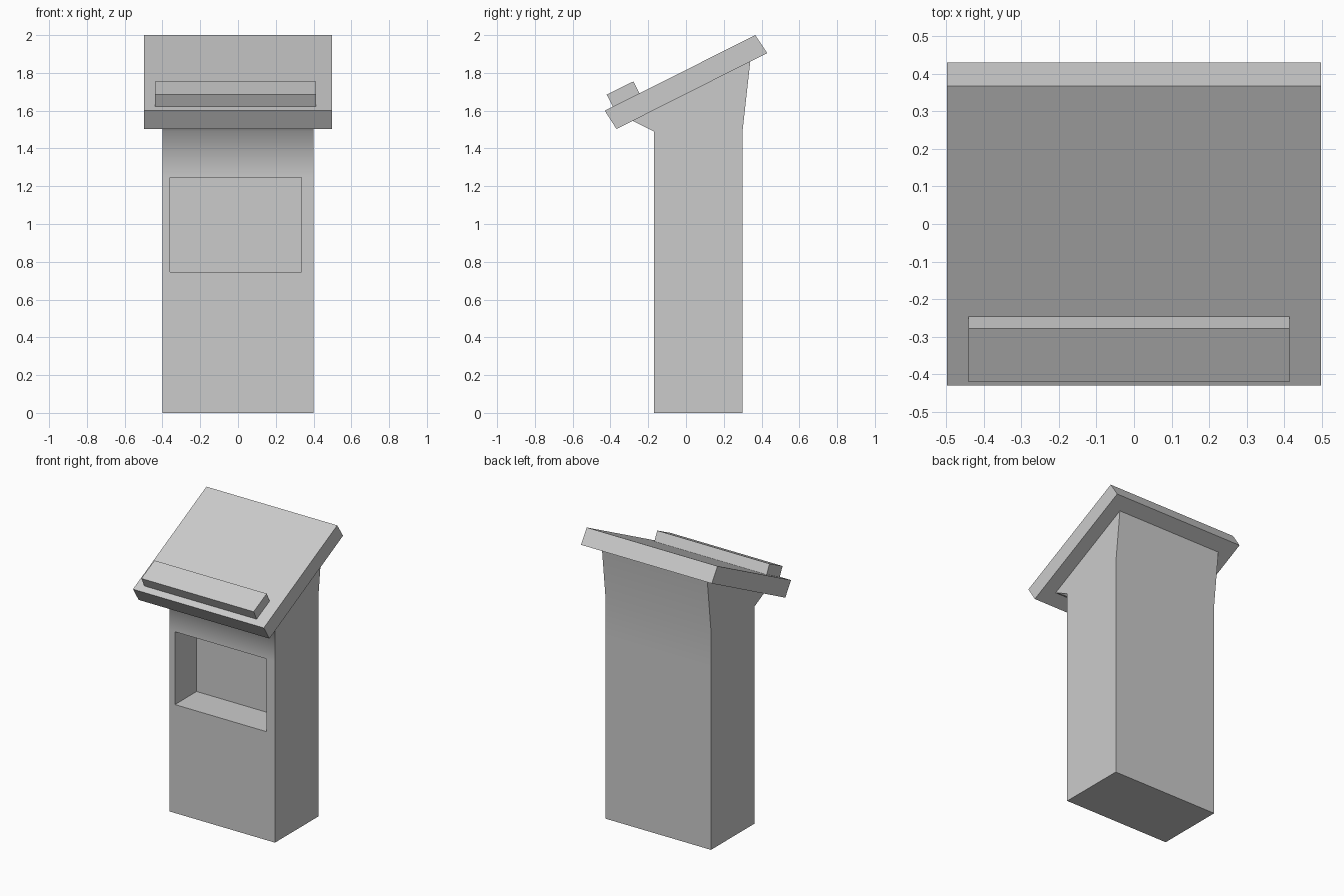
import bpy, bmesh
from mathutils import Vector

if "Cube" in bpy.data.objects:
    bpy.data.objects.remove(bpy.data.objects["Cube"])


def extrude_profile(name, profile, x0, x1, edit=None):
    """Extrude a (y, z) outline along x into a closed solid."""
    bm = bmesh.new()
    face = bm.faces.new([bm.verts.new((x0, y, z)) for y, z in profile])
    ret = bmesh.ops.extrude_face_region(bm, geom=[face])
    verts = [g for g in ret["geom"] if isinstance(g, bmesh.types.BMVert)]
    bmesh.ops.translate(bm, vec=(x1 - x0, 0, 0), verts=verts)
    bmesh.ops.recalc_face_normals(bm, faces=bm.faces)
    if edit:
        edit(bm)
    mesh = bpy.data.meshes.new(name)
    bm.to_mesh(mesh)
    bm.free()
    obj = bpy.data.objects.new(name, mesh)
    bpy.context.collection.objects.link(obj)
    return obj


# Recess in the front of the pedestal
RX0, RX1, RZ0, RZ1, DEPTH = -0.36, 0.335, 0.745, 1.245, 0.235


def cut_recess(bm):
    cuts = [((RX0, 0, 0), (1, 0, 0)), ((RX1, 0, 0), (1, 0, 0)),
            ((0, 0, RZ0), (0, 0, 1)), ((0, 0, RZ1), (0, 0, 1))]
    for co, no in cuts:
        bmesh.ops.bisect_plane(bm, geom=bm.verts[:] + bm.edges[:] + bm.faces[:],
                               plane_co=co, plane_no=no)
    centre = Vector(((RX0 + RX1) / 2, -0.17, (RZ0 + RZ1) / 2))
    panel = min(bm.faces, key=lambda f: (f.calc_center_median() - centre).length)
    ret = bmesh.ops.extrude_discrete_faces(bm, faces=[panel])
    bmesh.ops.translate(bm, vec=(0, DEPTH, 0), verts=ret["faces"][0].verts)


# Pedestal, flaring out to meet the sloped top
pedestal = extrude_profile(
    "pedestal",
    [(-0.17, 0), (0.30, 0), (0.30, 1.50), (0.34, 1.86), (-0.285, 1.5475), (-0.17, 1.49)],
    -0.40, 0.40, cut_recess)
bpy.context.view_layer.objects.active = pedestal
pedestal.select_set(True)
bpy.ops.object.shade_smooth_by_angle(angle=1.25)

# Sloped top board
extrude_profile("sloped_top",
                [(-0.43, 1.60), (-0.368, 1.503), (0.43, 1.905), (0.367, 2.0)],
                -0.497, 0.497)

# Raised ledge at the low edge
extrude_profile("front_ledge",
                [(-0.42, 1.685), (-0.386, 1.618), (-0.245, 1.689), (-0.278, 1.755)],
                -0.44, 0.413)
